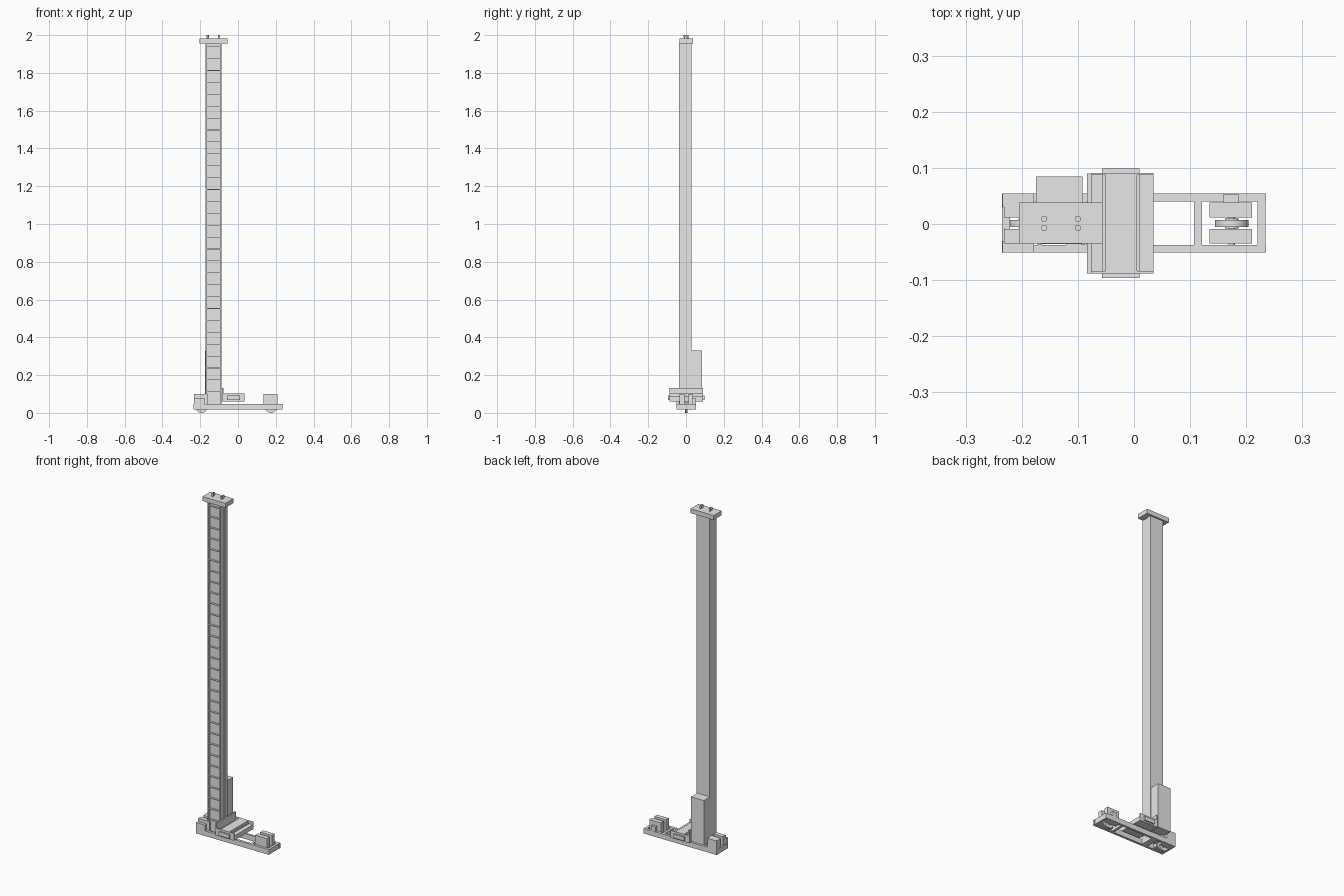
import bpy
from mathutils import Matrix
import math

old = bpy.data.objects.get("Cube")
if old:
    bpy.data.objects.remove(old, do_unlink=True)

grey = bpy.data.materials.new("light_grey")
grey.use_nodes = True
grey.diffuse_color = (0.8, 0.8, 0.8, 1)
grey.node_tree.nodes["Principled BSDF"].inputs["Base Color"].default_value = (0.8, 0.8, 0.8, 1)


def box(name, x, y, z):
    """Box from (low, high) pairs on each axis."""
    bpy.ops.mesh.primitive_cube_add(size=1)
    ob = bpy.context.object
    ob.name = name
    size = [b - a for a, b in (x, y, z)]
    mid = [(a + b) / 2 for a, b in (x, y, z)]
    ob.data.transform(Matrix.Translation(mid) @ Matrix.Diagonal((*size, 1)))
    ob.data.materials.append(grey)
    return ob


def cylinder(name, centre, radius, depth, along_y=False, sides=32):
    bpy.ops.mesh.primitive_cylinder_add(vertices=sides, radius=radius, depth=depth, location=centre)
    ob = bpy.context.object
    ob.name = name
    if along_y:
        ob.rotation_euler.x = math.pi / 2
    ob.data.materials.append(grey)
    bpy.ops.object.shade_smooth_by_angle(angle=math.radians(35))
    return ob


# Base frame: two long beams joined by crossbars
BASE = (0.017, 0.047)
box("base_beam_front", (-0.235, 0.235), (-0.051, -0.037), BASE)
box("base_beam_back", (-0.235, 0.235), (0.040, 0.054), BASE)
for i, x in enumerate((-0.235, -0.121, 0.107, 0.220)):
    box(f"base_crossbar_{i}", (x, x + 0.014), (-0.037, 0.040), BASE)
box("mast_foot", (-0.107, -0.085), (-0.037, 0.040), BASE)

# Wheels with axles and housings
for side, x in (("left", 0.174), ("right", -0.194)):
    cylinder(f"wheel_{side}", (x, 0.001, 0.030), 0.030, 0.012, True)
    cylinder(f"wheel_hub_{side}", (x, 0.001, 0.030), 0.012, 0.018, True)
    cylinder(f"axle_{side}", (x, 0.001, 0.030), 0.006, 0.080, True, 16)
housings = (("left", 0.135, 0.210, 0.038), ("right", -0.232, -0.160, 0.038))
for side, a, b, back in housings:
    box(f"wheel_housing_front_{side}", (a, b), (-0.035, -0.009), (0.020, 0.099))
    box(f"wheel_housing_back_{side}", (a, b), (0.012, back), (0.020, 0.099))
box("left_drive_box", (0.159, 0.187), (0.038, 0.053), (0.047, 0.075))
box("right_drive_box", (-0.234, -0.178), (0.030, 0.054), (0.047, 0.099))
box("right_front_box", (-0.234, -0.178), (-0.051, -0.030), (0.047, 0.080))

# Mast: open-fronted channel with ladder treads
MAST = (0.040, 1.957)
box("mast_core", (-0.168, -0.091), (-0.024, 0.027), MAST)
box("mast_back", (-0.172, -0.087), (0.003, 0.028), MAST)
box("mast_side_right", (-0.172, -0.165), (-0.037, 0.005), MAST)
box("mast_side_left", (-0.094, -0.088), (-0.037, -0.018), MAST)
tread = box("ladder_treads", (-0.165, -0.094), (-0.036, -0.024), (0.110, 0.113))
repeat = tread.modifiers.new("repeat", "ARRAY")
repeat.count = 30
repeat.use_relative_offset = False
repeat.use_constant_offset = True
repeat.constant_offset_displace = (0, 0, 0.063)

# Mast head with guide rollers on top
box("mast_head", (-0.205, -0.056), (-0.035, 0.038), (1.955, 1.981))
for x in (-0.160, -0.100):
    for y in (-0.007, 0.009):
        cylinder("guide_roller", (x, y, 1.994), 0.0055, 0.012, sides=16)
        cylinder("roller_pin", (x, y, 1.985), 0.003, 0.012, sides=12)

# Control cabinet behind the mast
box("control_cabinet", (-0.175, -0.092), (0.028, 0.085), (0.070, 0.330))

# Lifting carriage with a telescopic fork
box("carriage_back_plate", (-0.084, -0.076), (-0.088, 0.090), (0.060, 0.132))
box("carriage_platform", (-0.076, 0.035), (-0.088, 0.091), (0.060, 0.086))
box("fork_lower", (-0.057, 0.010), (-0.096, 0.099), (0.068, 0.091))
box("fork_upper", (-0.051, 0.005), (-0.088, 0.091), (0.091, 0.103))
for side, y in (("front", -0.088), ("back", 0.087)):
    box(f"carriage_lip_{side}", (-0.076, 0.035), (y, y + 0.004), (0.086, 0.103))
